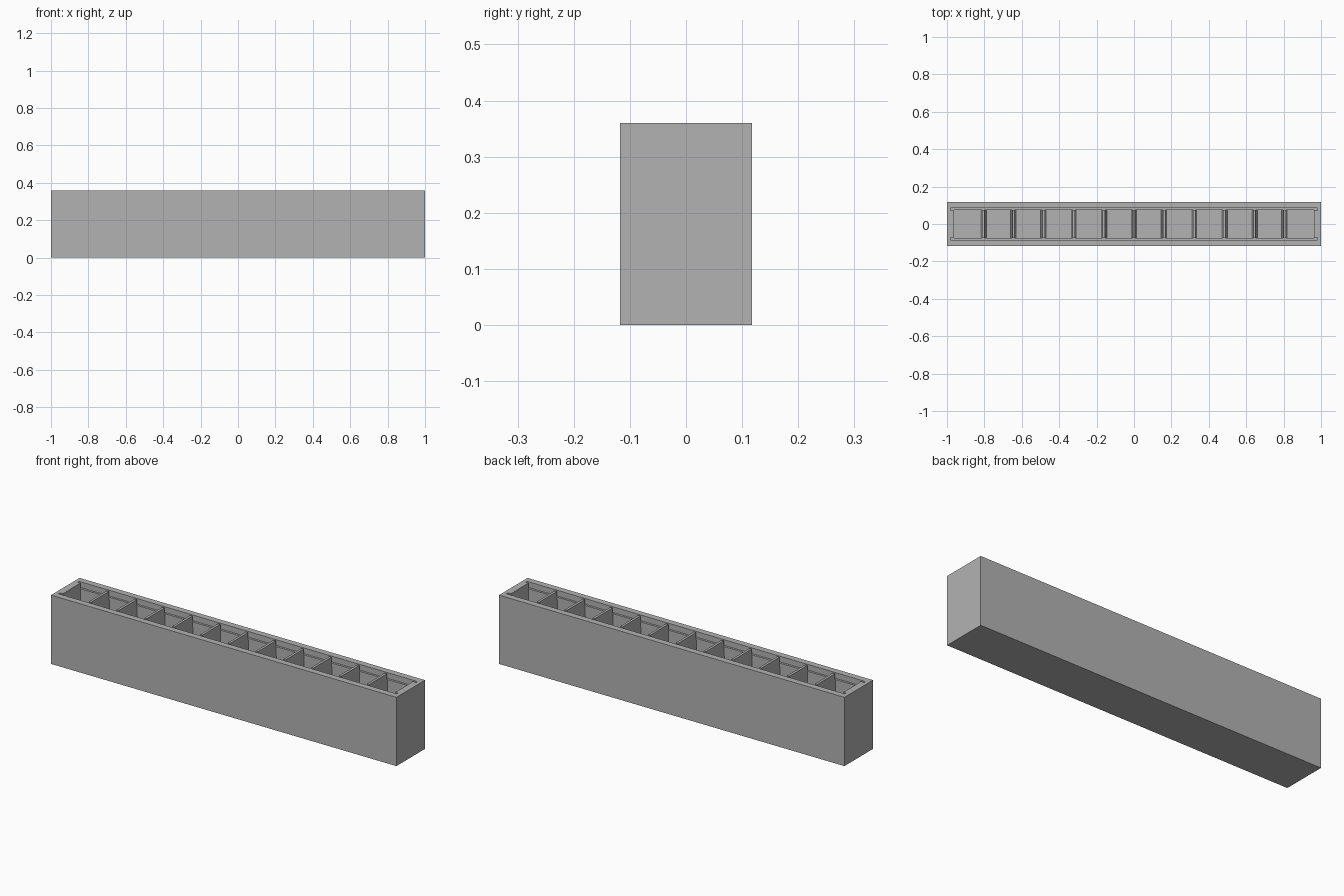
import bpy
import bmesh
from mathutils import Vector

cube = bpy.data.objects.get("Cube")
if cube:
    bpy.data.objects.remove(cube, do_unlink=True)

LENGTH, WIDTH, HEIGHT = 2.0, 0.236, 0.36
FLOOR = 0.04
POCKET_X, POCKET_Y = 0.963, 0.074     # half sizes of the inner pocket
GROOVE_X, GROOVE_Y = 0.98, 0.085      # outer limits of the rim grooves
GROOVE_DEPTH = 0.03
DIVIDERS, PITCH = 11, 0.161

grey = bpy.data.materials.new("plain grey")
grey.use_nodes = True
colour = (0.45, 0.45, 0.45, 1)
grey.diffuse_color = colour
grey.node_tree.nodes["Principled BSDF"].inputs["Base Color"].default_value = colour


def block(name, low, high, top_scale=1.0):
    """Box between two corners, with its top narrowed along x."""
    low, high = Vector(low), Vector(high)
    centre, size = (low + high) / 2, high - low
    bm = bmesh.new()
    bmesh.ops.create_cube(bm, size=1)
    for v in bm.verts:
        if v.co.z > 0:
            v.co.x *= top_scale
        v.co = Vector(a * b for a, b in zip(v.co, size))
    mesh = bpy.data.meshes.new(name)
    bm.to_mesh(mesh)
    bm.free()
    mesh.materials.append(grey)
    obj = bpy.data.objects.new(name, mesh)
    obj.location = centre
    bpy.context.collection.objects.link(obj)
    return obj


def cut(target, cutter):
    """Subtract a hidden cutter from the target."""
    mod = target.modifiers.new(cutter.name, "BOOLEAN")
    mod.operation = "DIFFERENCE"
    mod.solver = "EXACT"
    mod.object = cutter
    cutter.hide_render = True
    cutter.hide_viewport = True
    cutter.display_type = "WIRE"


# Outer tray with a deep pocket
tray = block("tray", (-LENGTH / 2, -WIDTH / 2, 0), (LENGTH / 2, WIDTH / 2, HEIGHT))
cut(tray, block("pocket_cutter", (-POCKET_X, -POCKET_Y, FLOOR),
                (POCKET_X, POCKET_Y, HEIGHT + 0.1)))

# Narrow grooves along both long sides, running past the pocket ends
for name, y0, y1 in (("front", -GROOVE_Y, -POCKET_Y + 0.001),
                     ("back", POCKET_Y - 0.001, GROOVE_Y)):
    cut(tray, block(name + "_groove_cutter", (-GROOVE_X, y0, HEIGHT - GROOVE_DEPTH),
                    (GROOVE_X, y1, HEIGHT + 0.1)))

# Tapered dividers between the compartments
for i in range(DIVIDERS):
    x = (i - (DIVIDERS - 1) / 2) * PITCH
    block(f"divider_{i + 1}", (x - 0.016, -POCKET_Y, FLOOR - 0.005),
          (x + 0.016, POCKET_Y, HEIGHT), top_scale=0.4)
